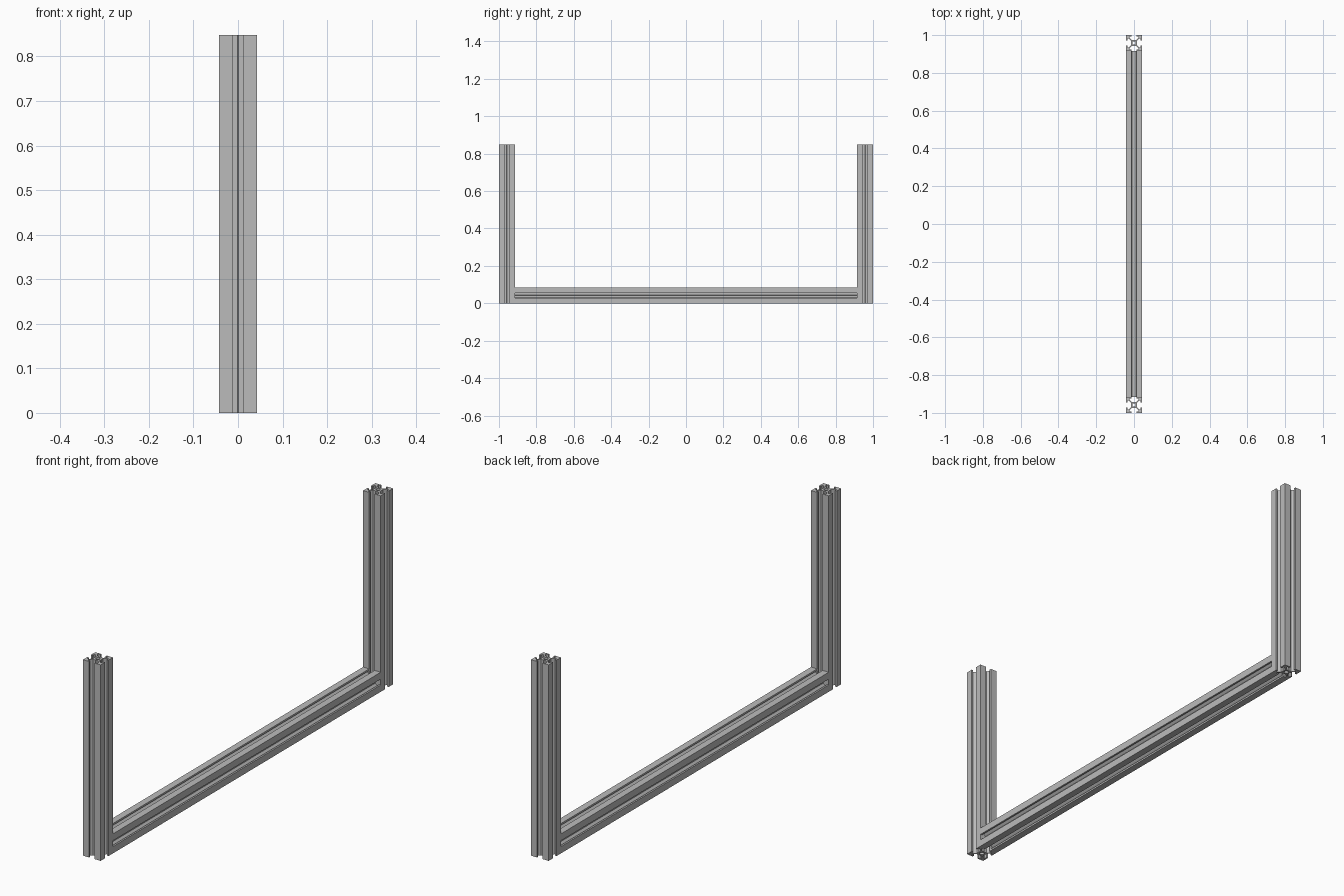
import bpy
import bmesh
import math

if "Cube" in bpy.data.objects:
    bpy.data.objects.remove(bpy.data.objects["Cube"], do_unlink=True)

WIDTH = 0.0846          # side of the square slotted rail
HEIGHT = 0.848          # upright length
LENGTH = 2.0            # overall frame length
UNIT = WIDTH / 20       # the section is drawn on a 20-unit square

# Plain aluminium colour
metal = bpy.data.materials.new("aluminium_grey")
metal.use_nodes = True
grey = (0.5, 0.5, 0.5, 1)
metal.diffuse_color = grey
metal.node_tree.nodes["Principled BSDF"].inputs["Base Color"].default_value = grey

# One side of the section: slot mouth, lip, cavity and core, then the outer corner
HALF_SIDE = [(0, 3.6), (0.3, 3.9), (2.8, 3.9), (5.5, 6.6),
             (5.5, 8.2), (3, 8.2), (3, 10)]
SIDE = [(-x, y) for x, y in reversed(HALF_SIDE[1:])] + HALF_SIDE + [(10, 10)]


def section_outline():
    """Repeat one side clockwise around the square."""
    points = []
    for _ in range(4):
        points += SIDE
        points = [(-y, x) for x, y in points]
    return points


def add_loop(curve, points):
    spline = curve.splines.new("POLY")
    spline.points.add(len(points) - 1)
    for p, (x, y) in zip(spline.points, points):
        p.co = (x * UNIT, y * UNIT, 0, 1)
    spline.use_cyclic_u = True


def rail(name, length, location, rotation=(0, 0, 0)):
    """Extrude the slotted section with its centre bore."""
    curve = bpy.data.curves.new(name, "CURVE")
    curve.dimensions = "2D"
    curve.fill_mode = "BOTH"
    curve.extrude = length / 2
    outline = []
    for turn in range(4):
        c, s = round(math.cos(turn * math.pi / 2)), round(math.sin(turn * math.pi / 2))
        outline += [(x * c + y * s, y * c - x * s) for x, y in SIDE]
    add_loop(curve, outline)
    bore = [2 * math.pi * i / 16 for i in range(16)]
    add_loop(curve, [(2.1 * math.cos(a), 2.1 * math.sin(a)) for a in bore])

    obj = bpy.data.objects.new(name, curve)
    bpy.context.collection.objects.link(obj)
    bpy.ops.object.select_all(action="DESELECT")
    obj.select_set(True)
    bpy.context.view_layer.objects.active = obj
    bpy.ops.object.convert(target="MESH")
    obj = bpy.context.object
    obj.name = name

    # Weld caps to walls
    bm = bmesh.new()
    bm.from_mesh(obj.data)
    bmesh.ops.remove_doubles(bm, verts=bm.verts, dist=1e-5)
    bmesh.ops.recalc_face_normals(bm, faces=bm.faces)
    bm.to_mesh(obj.data)
    bm.free()

    obj.location = location
    obj.rotation_euler = rotation
    obj.data.materials.clear()
    obj.data.materials.append(metal)
    bpy.ops.object.shade_smooth_by_angle(angle=math.radians(25))
    return obj


# Two uprights and the bottom rail between them
post_y = LENGTH / 2 - WIDTH / 2
for name, side in (("front_upright", -1), ("back_upright", 1)):
    rail(name, HEIGHT, (0, side * post_y, HEIGHT / 2))
rail("bottom_rail", LENGTH - 2 * WIDTH, (0, 0, WIDTH / 2), (math.pi / 2, 0, 0))
